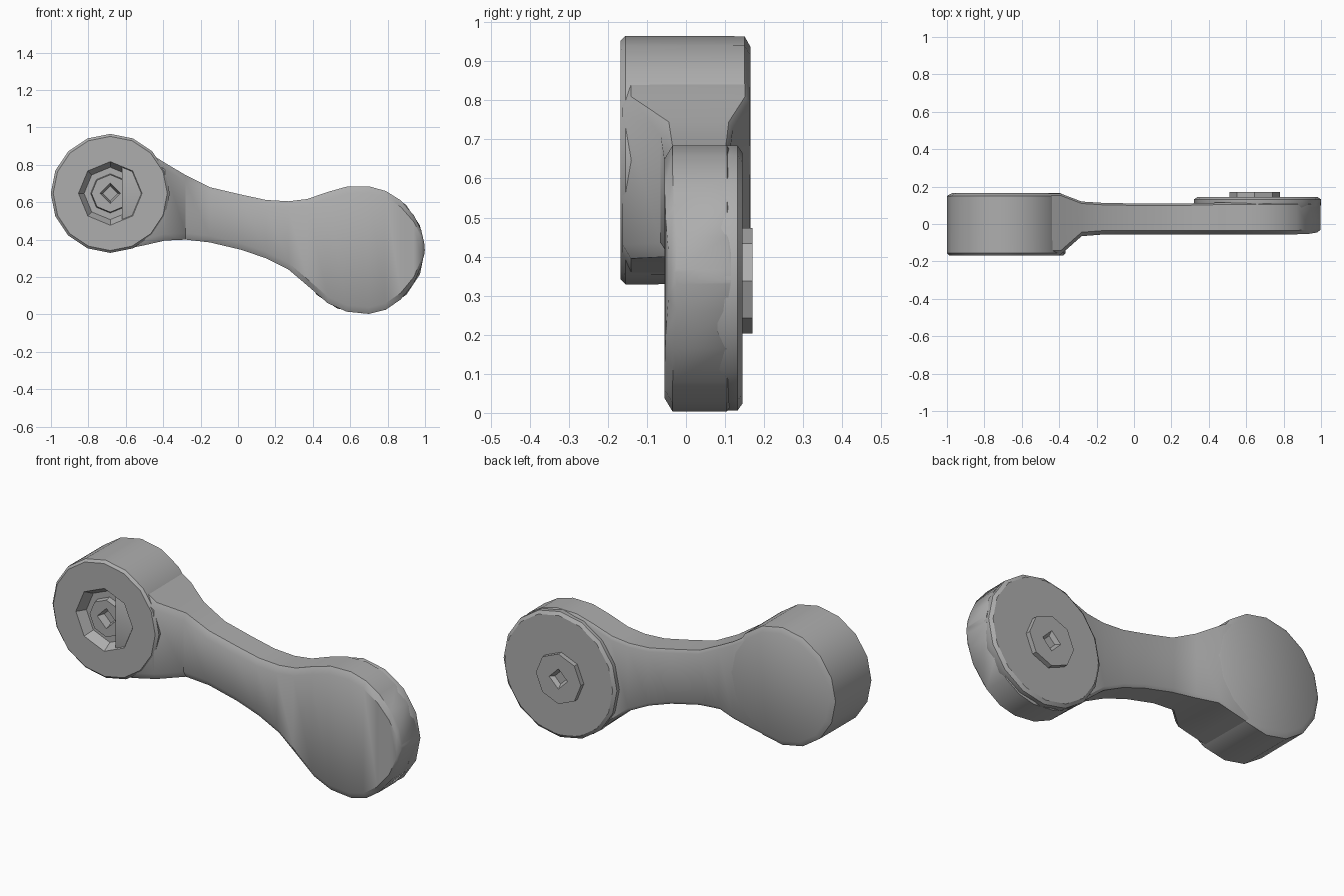
import bpy, bmesh, math

old = bpy.data.objects.get("Cube")
if old:
    bpy.data.objects.remove(old, do_unlink=True)

GREY = (0.42, 0.42, 0.42, 1)
metal = bpy.data.materials.new("plain_grey")
metal.use_nodes = True
metal.diffuse_color = GREY
metal.node_tree.nodes["Principled BSDF"].inputs["Base Color"].default_value = GREY


def skin(name, rings, angle):
    """Join equal rings of points into one closed, smooth-shaded part."""
    bm = bmesh.new()
    loops = [[bm.verts.new(p) for p in ring] for ring in rings]
    n = len(loops[0])
    for a, b in zip(loops, loops[1:]):
        for i in range(n):
            j = (i + 1) % n
            bm.faces.new((a[i], a[j], b[j], b[i]))
    bm.faces.new(loops[0])
    bm.faces.new(loops[-1])
    bmesh.ops.recalc_face_normals(bm, faces=bm.faces)
    mesh = bpy.data.meshes.new(name)
    bm.to_mesh(mesh)
    bm.free()
    mesh.materials.append(metal)
    obj = bpy.data.objects.new(name, mesh)
    bpy.context.collection.objects.link(obj)
    bpy.ops.object.select_all(action='DESELECT')
    obj.select_set(True)
    bpy.context.view_layer.objects.active = obj
    bpy.ops.object.shade_smooth_by_angle(angle=math.radians(angle))
    return obj


def turned(cx, cz, profile, n=16):
    """Rings about a front-to-back axis: (radius, y, corners or 0 for round)."""
    rings = []
    for r, y, corners in profile:
        ring = []
        for i in range(n):
            a = 2 * math.pi * i / n
            k = r
            if corners:
                step = 2 * math.pi / corners
                k = r * math.cos(step / 2) / math.cos(a % step - step / 2)
            ring.append((cx + k * math.cos(a), y, cz + k * math.sin(a)))
        rings.append(ring)
    return rings


# Thick pivot end, with stepped socket and hub in its front face
skin("pivot_end", turned(-0.683, 0.647, [
    (0.29, 0.165, 0), (0.317, 0.15, 0), (0.318, -0.155, 0), (0.305, -0.168, 0),
    (0.17, -0.168, 8), (0.14, -0.12, 8), (0.105, -0.12, 8), (0.1, -0.15, 8),
    (0.055, -0.15, 4), (0.04, -0.11, 4)]), 35)

# Arm and rounded far end: x, top, bottom, front y, back y
stations = [
    (-0.62, 0.93, 0.345, -0.160, 0.160),
    (-0.50, 0.88, 0.370, -0.162, 0.162),
    (-0.39, 0.81, 0.395, -0.162, 0.162),
    (-0.28, 0.745, 0.40, -0.065, 0.120),
    (-0.15, 0.68, 0.385, -0.055, 0.112),
    (0.02, 0.64, 0.345, -0.055, 0.110),
    (0.15, 0.612, 0.30, -0.055, 0.110),
    (0.27, 0.605, 0.24, -0.055, 0.110),
    (0.37, 0.617, 0.155, -0.055, 0.112),
    (0.48, 0.655, 0.06, -0.055, 0.115),
    (0.58, 0.683, 0.015, -0.055, 0.115),
    (0.70, 0.685, 0.003, -0.055, 0.115),
    (0.79, 0.66, 0.025, -0.055, 0.115),
    (0.87, 0.61, 0.08, -0.055, 0.115),
    (0.94, 0.53, 0.165, -0.052, 0.115),
    (0.98, 0.45, 0.26, -0.045, 0.115),
    (0.998, 0.37, 0.33, -0.03, 0.115),
]
sections = []
for x, top, bottom, front, back in stations:
    c = min(0.035, (top - bottom) / 4)
    d = c * 0.6
    sections.append([(x, front, bottom + c), (x, front + d, bottom),
                     (x, back - d / 2, bottom), (x, back, bottom + c / 2),
                     (x, back, top - c / 2), (x, back - d / 2, top),
                     (x, front + d, top), (x, front, top - c)])
skin("crank_arm", sections, 35)

# Raised round pad on the back of the far end
skin("rear_pad", turned(0.66, 0.345, [
    (0.33, 0.08, 0), (0.339, 0.10, 0), (0.339, 0.132, 0), (0.322, 0.144, 0)]), 35)

# Faceted boss on the pad, with a small hole
skin("rear_boss", turned(0.645, 0.338, [
    (0.135, 0.135, 8), (0.135, 0.17, 8), (0.055, 0.17, 4), (0.035, 0.15, 4)]), 30)
